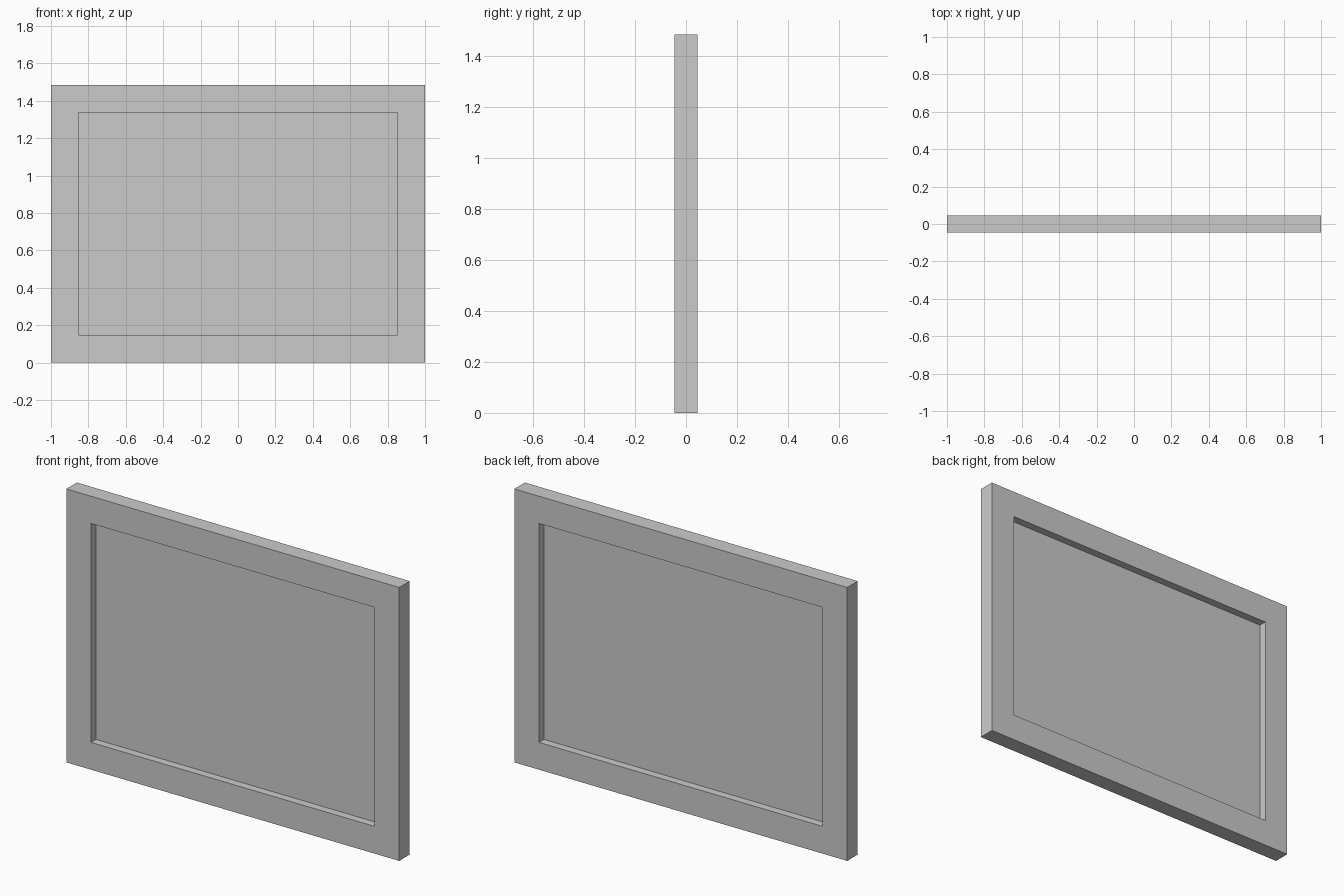
import bpy
import bmesh

if "Cube" in bpy.data.objects:
    bpy.data.objects.remove(bpy.data.objects["Cube"])

W, H, D = 1.0, 1.485, 0.045   # half width, height, half depth
B = 0.148                     # border width


def make_object(name, bm):
    bmesh.ops.recalc_face_normals(bm, faces=bm.faces)
    mesh = bpy.data.meshes.new(name)
    bm.to_mesh(mesh)
    bm.free()
    obj = bpy.data.objects.new(name, mesh)
    bpy.context.collection.objects.link(obj)
    return obj


def loop(bm, inset, y):
    x, lo, hi = W - inset, inset, H - inset
    return [bm.verts.new(p) for p in ((-x, y, lo), (x, y, lo), (x, y, hi), (-x, y, hi))]


# Frame: rectangular border, swept round its four mitred corners
bm = bmesh.new()
rings = [loop(bm, 0, -D), loop(bm, B, -D), loop(bm, B, D), loop(bm, 0, D)]
for a, b in zip(rings, rings[1:] + rings[:1]):
    for i in range(4):
        j = (i + 1) % 4
        bm.faces.new((a[i], a[j], b[j], b[i]))
make_object("frame", bm)

# Panel: thin sheet set midway in the frame, recessed on both sides
bm = bmesh.new()
T = 0.002
front, back = loop(bm, B, -T), loop(bm, B, T)
bm.faces.new(front)
bm.faces.new(back[::-1])
for i in range(4):
    j = (i + 1) % 4
    bm.faces.new((front[i], front[j], back[j], back[i]))
make_object("panel", bm)
